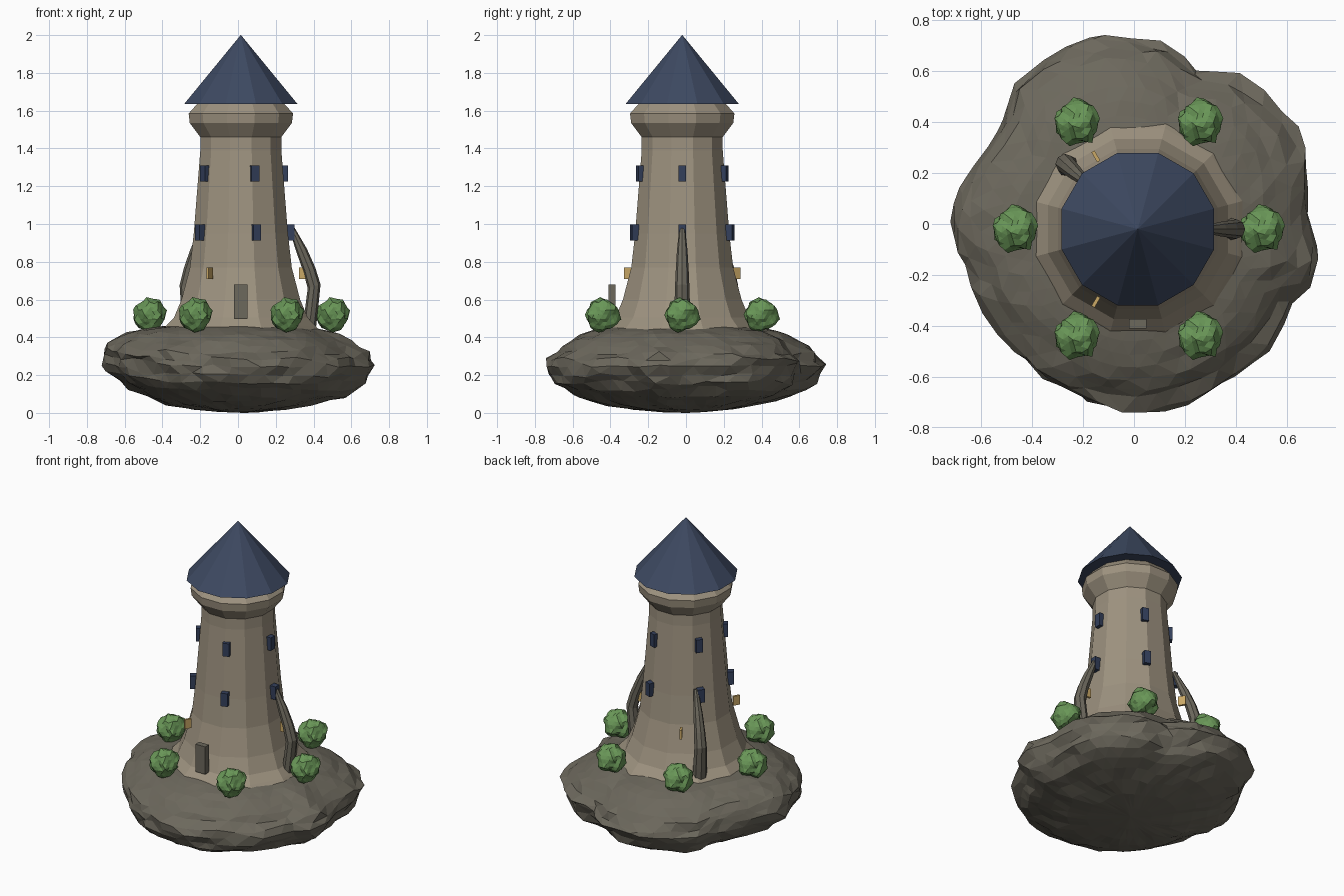
import bpy, bmesh, math, random
from mathutils import Vector, Matrix, noise

if "Cube" in bpy.data.objects:
    bpy.data.objects.remove(bpy.data.objects["Cube"])

random.seed(4)
CX, CY = 0.015, -0.02          # tower axis


def material(name, rgb):
    m = bpy.data.materials.new(name)
    m.diffuse_color = (*rgb, 1)
    m.use_nodes = True
    m.node_tree.nodes["Principled BSDF"].inputs["Base Color"].default_value = m.diffuse_color
    return m


STONE = material("tower_stone", (0.34, 0.29, 0.215))
ROCK = material("grey_rock", (0.150, 0.138, 0.108))
SLATE = material("blue_slate", (0.047, 0.067, 0.120))
GLASS = material("dark_blue_glass", (0.033, 0.050, 0.105))
GOLD = material("lantern_gold", (0.60, 0.40, 0.135))
LEAF = material("leaf_green", (0.140, 0.305, 0.095))


def finish(bm, name, mat):
    bmesh.ops.recalc_face_normals(bm, faces=bm.faces[:])
    me = bpy.data.meshes.new(name)
    bm.to_mesh(me)
    bm.free()
    me.materials.append(mat)
    ob = bpy.data.objects.new(name, me)
    bpy.context.collection.objects.link(ob)
    return ob


def loft(name, rings, mat):
    """Skin a list of equal-length point rings and cap both ends."""
    bm = bmesh.new()
    vs = [[bm.verts.new(p) for p in ring] for ring in rings]
    n = len(vs[0])
    for a, b in zip(vs, vs[1:]):
        for i in range(n):
            j = (i + 1) % n
            bm.faces.new((a[i], a[j], b[j], b[i]))
    bm.faces.new(vs[0])
    bm.faces.new(vs[-1])
    return finish(bm, name, mat)


def circle(r, z, n=12, turn=15):
    return [(CX + r * math.cos(math.radians(turn) + 2 * math.pi * i / n),
             CY + r * math.sin(math.radians(turn) + 2 * math.pi * i / n), z) for i in range(n)]


def radial_box(name, deg, r, z, size, mat):
    """Box facing outward from the tower; size = depth, width, height."""
    a = math.radians(deg)
    bm = bmesh.new()
    bmesh.ops.create_cube(bm, size=1)
    bm.transform(Matrix.Translation((CX + r * math.cos(a), CY + r * math.sin(a), z))
                 @ Matrix.Rotation(a, 4, 'Z') @ Matrix.Diagonal((*size, 1)))
    return finish(bm, name, mat)


# Rock base: irregular outline (degrees, radius) swept over a squashed profile
OUTLINE = [(0, .70), (8, .705), (30, .76), (56, .72), (68, .65), (80, .71), (97, .745),
           (114, .74), (130, .73), (143, .66), (158, .68), (181, .74), (197, .69),
           (205, .71), (225, .70), (250, .72), (264, .735), (286, .73), (304, .72),
           (324, .71), (334, .69), (345, .76), (360, .70)]
PROFILE = [(.15, .006), (.35, .020), (.52, .043), (.66, .068), (.78, .097), (.87, .130),
           (.94, .168), (.98, .21), (1.0, .255), (.985, .29), (.95, .325), (.89, .36),
           (.82, .39), (.74, .417), (.66, .436), (.58, .448), (.50, .460), (.30, .468)]


def outline(deg):
    for (a, ra), (b, rb) in zip(OUTLINE, OUTLINE[1:]):
        if a <= deg <= b:
            return ra + (rb - ra) * (deg - a) / (b - a)


SEGS = 46
bm = bmesh.new()
rows = []
for k, (f, z) in enumerate(PROFILE):
    row = []
    mid = max(0.0, (f - .5) / .5)                 # strongest at the rim
    for i in range(SEGS):
        deg = (360 * (i + .6 * random.random() * mid) / SEGS + 4 * k) % 360
        a = math.radians(deg)
        c, s = math.cos(a), math.sin(a)
        full = f ** (1 - .15 * max(0, -s))        # front side is slightly blunter
        ledge = noise.noise(Vector((c * 1.8, s * 1.8, k * 2.37)))
        r = outline(deg) * full * (1.0 + mid * (.055 * ledge - .03 * random.random()))
        dz = mid * (.06 * max(0, -c) ** 3 - .01
                    + .022 * noise.noise(Vector((c * 3, s * 3, k * .9)))
                    + random.uniform(-.008, .008))
        if k < 6:
            dz += .012 * noise.noise(Vector((c * r * 9, s * r * 9, 5)))
        row.append(bm.verts.new((r * c, r * s, max(.002, z + dz))))
    # keep each row ordered by angle
    row.sort(key=lambda v: math.atan2(v.co.y, v.co.x))
    rows.append(row)
for a, b in zip(rows, rows[1:]):
    for i in range(SEGS):
        j = (i + 1) % SEGS
        bm.faces.new((a[i], a[j], b[j], b[i]))
for row, z in ((rows[0], 0), (rows[-1], .47)):
    tip = bm.verts.new((0.03, 0, z))
    for i in range(SEGS):
        bm.faces.new((row[i], row[(i + 1) % SEGS], tip))
bmesh.ops.triangulate(bm, faces=bm.faces[:])
finish(bm, "rock_base", ROCK)

# Tower body with flared foot and flared crown
TOWER = [(.445, .42), (.410, .460), (.366, .505), (.325, .60), (.279, .77), (.258, .95),
         (.222, 1.39), (.222, 1.46), (.280, 1.535), (.286, 1.585), (.235, 1.64)]
loft("tower_body", [circle(r, z) for r, z in TOWER], STONE)

# Conical roof
loft("roof", [circle(.31, 1.636), circle(.001, 2.0)], SLATE)

# Two tiers of five windows
for tier, (r, z) in enumerate(((.265, .955), (.231, 1.267))):
    for i in range(5):
        radial_box(f"window_{tier}_{i}", 72 * i, r, z, (.040, .042, .085), GLASS)

# Lanterns, standing edge-on to the wall
for i in range(3):
    radial_box(f"lantern_{i}", 120 * i, .33, .74, (.045, .014, .06), GOLD)

# Door slab
radial_box("door", -90, .372, .59, (.038, .07, .18), ROCK)

# Bent buttresses: (radius, height, half depth, half width)
BENT = [(.262, .995, .012, .014), (.322, .86, .028, .028), (.362, .76, .032, .034),
        (.388, .67, .034, .038), (.372, .53, .036, .042), (.36, .44, .038, .044)]
for n, deg in enumerate((0, 138)):
    rot = Matrix.Translation((CX, CY, 0)) @ Matrix.Rotation(math.radians(deg), 4, 'Z')
    rings = []
    for r, z, d, w in BENT:
        ring = []
        for i in range(8):
            t = 2 * math.pi * i / 8
            ring.append(rot @ Vector((r + d * math.cos(t), w * math.sin(t), z + .3 * d * math.cos(t))))
        rings.append(ring)
    loft(f"buttress_{n}", rings, ROCK)

# Six identical lumpy bushes around the tower
bm = bmesh.new()
bmesh.ops.create_icosphere(bm, subdivisions=3, radius=.086)
for v in bm.verts:
    v.co *= 1 + .24 * noise.noise(v.co * 22) + random.uniform(-.03, .03)
bush = finish(bm, "bush_0", LEAF)
for i in range(6):
    ob = bush if i == 0 else bpy.data.objects.new(f"bush_{i}", bush.data)
    if i:
        bpy.context.collection.objects.link(ob)
    a = math.radians(60 * i)
    ob.location = (CX + .005 + .485 * math.cos(a), CY + .485 * math.sin(a), .52)
